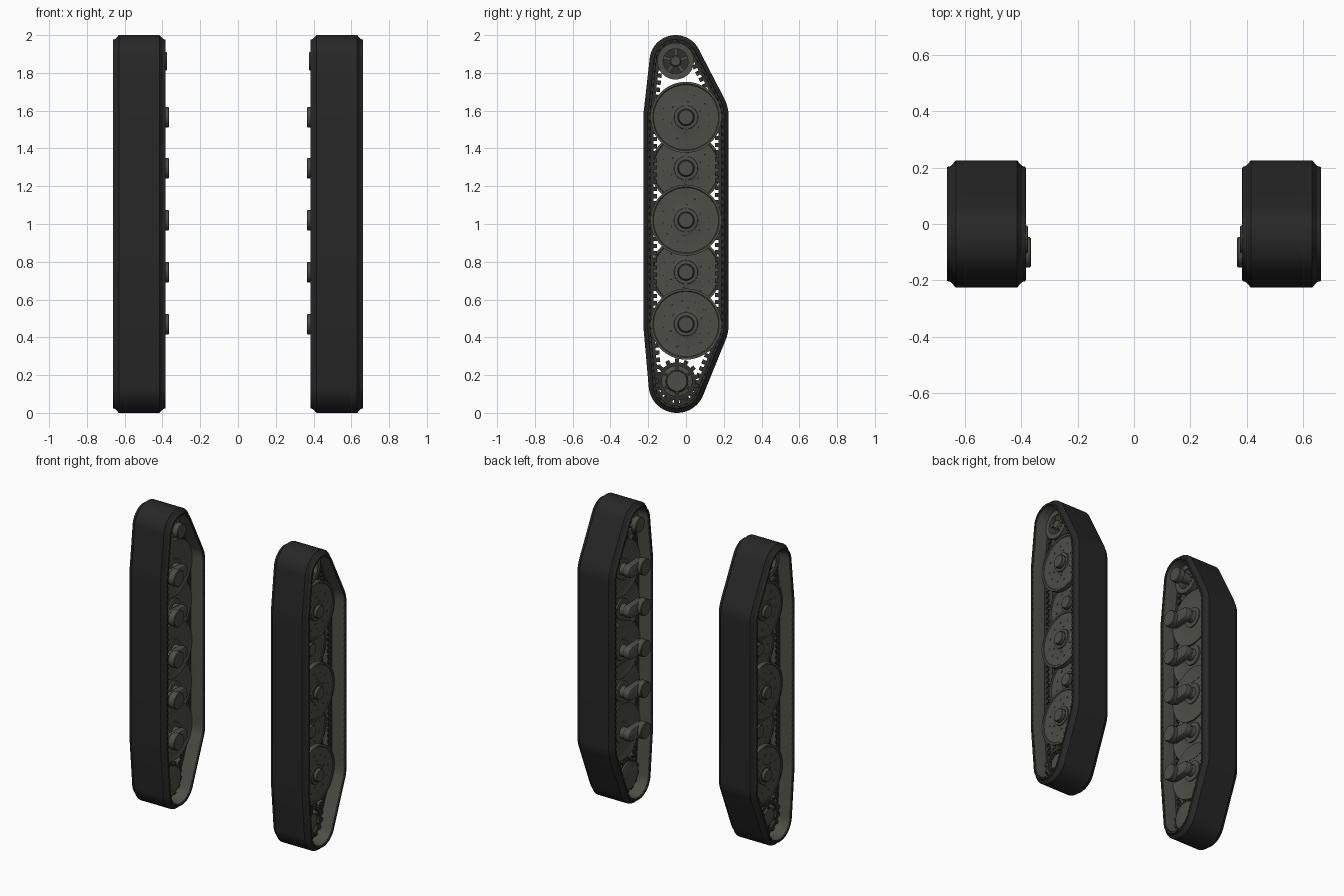
import bpy, bmesh
from math import sin, cos, pi, radians, atan2
from mathutils import Matrix, Vector

if "Cube" in bpy.data.objects:
    bpy.data.objects.remove(bpy.data.objects["Cube"])

UNIT_X = 0.523          # distance of each track unit from the centre line
WHEEL_Z = (0.47, 0.745, 1.02, 1.295, 1.565)
IDLER, SPROCKET = (-0.055, 1.862), (-0.048, 0.168)


def material(name, r, g, b):
    m = bpy.data.materials.new(name)
    m.use_nodes = True
    m.diffuse_color = (r, g, b, 1)
    bsdf = m.node_tree.nodes["Principled BSDF"]
    bsdf.inputs["Base Color"].default_value = (r, g, b, 1)
    bsdf.inputs["Roughness"].default_value = 0.8
    return m


RUBBER = material("dark_track", 0.02, 0.02, 0.02)
STEEL = material("olive_grey_metal", 0.075, 0.075, 0.064)
DARK = material("dark_metal", 0.03, 0.03, 0.027)


def finish(bm, name, *mats):
    """Make the left and right copies of a part; local +x points outward."""
    bmesh.ops.recalc_face_normals(bm, faces=bm.faces)
    for side, s in (("left", 1), ("right", -1)):
        mesh = bpy.data.meshes.new(f"{side}_{name}")
        bm.to_mesh(mesh)
        mesh.transform(Matrix.Translation((s * UNIT_X, 0, 0)) @ Matrix.Diagonal((s, 1, 1, 1)))
        if s < 0:
            mesh.flip_normals()
        for m in mats:
            mesh.materials.append(m)
        ob = bpy.data.objects.new(mesh.name, mesh)
        bpy.context.collection.objects.link(ob)
        bpy.ops.object.select_all(action="DESELECT")
        ob.select_set(True)
        bpy.context.view_layer.objects.active = ob
        bpy.ops.object.shade_smooth_by_angle(angle=radians(30))
    bm.free()


def loft(bm, rings, closed=False):
    """Skin matching rings; closed joins last to first, otherwise ends are capped."""
    vs = [[bm.verts.new(p) for p in ring] for ring in rings]
    n = len(vs[0])
    pairs = list(zip(vs, vs[1:])) + ([(vs[-1], vs[0])] if closed else [])
    for a, b in pairs:
        for i in range(n):
            j = (i + 1) % n
            bm.faces.new((a[i], a[j], b[j], b[i]))
    if not closed:
        bm.faces.new(vs[0])
        bm.faces.new(vs[-1])


def lathe(bm, centre, profile, n=48, closed=False):
    """Turn an (x, radius) profile around the axle."""
    y, z = centre
    loft(bm, [[(x, y + r * cos(2 * pi * i / n), z + r * sin(2 * pi * i / n))
               for i in range(n)] for x, r in profile], closed)


def box(bm, pos, size, angle=0.0):
    bmesh.ops.create_cube(bm, size=1, matrix=Matrix.Translation(pos)
                          @ Matrix.Rotation(angle, 4, "X") @ Matrix.Diagonal((*size, 1)))


def around(centre, r, count, phase=0.0):
    for k in range(count):
        a = 2 * pi * k / count + phase
        yield a, centre[0] + r * cos(a), centre[1] + r * sin(a)


# Track path: the taut outline around the wheels, idler and sprocket
ROLLERS = [(0, z, 0.226) for z in WHEEL_Z] + [(*IDLER, 0.138), (-0.048, 0.15, 0.15)]


def path_point(a, depth):
    c, s = cos(a), sin(a)
    y, z, r = max(ROLLERS, key=lambda k: k[0] * c + k[1] * s + k[2])
    return Vector((0, y + (r - depth) * c, z + (r - depth) * s))


def track_ring(x, depth, n=144):
    return [path_point(2 * pi * (i + 0.5) / n, depth) + Vector((x, 0, 0)) for i in range(n)]


# Track band, with its inner running surface in bare metal
half = [(0.108, 0), (0.126, 0.02), (0.139, 0.024), (0.139, 0.034), (0.128, 0.037)]
section = half + [(-x, d) for x, d in reversed(half)]
bm = bmesh.new()
loft(bm, [track_ring(x, d) for x, d in section], closed=True)
for f in bm.faces:
    f.material_index = int(min(abs(v.co.x) for v in f.verts) > 0.127 and
                           max(v.co.x for v in f.verts) - min(v.co.x for v in f.verts) > 0.25)
finish(bm, "track_band", RUBBER, STEEL)

# Evenly spaced link stations along the band's inner surface
LINKS = 110
loop = track_ring(0, 0.037)
loop.append(loop[0])
lengths = [(b - a).length for a, b in zip(loop, loop[1:])]
step = sum(lengths) / LINKS
stations, travelled, want = [], 0.0, 0.0
for a, b, l in zip(loop, loop[1:], lengths):
    while want < travelled + l and len(stations) < LINKS:
        d = (b - a).normalized()
        stations.append((a + d * (want - travelled), d))
        want += step
    travelled += l

# Guide teeth on continuous bases, and link pin ends
teeth, pins = bmesh.new(), bmesh.new()
for p, d in stations:
    inward = Vector((0, -d.z, d.y))
    turn = atan2(d.z, d.y)
    for s in (-1, 1):
        base = p + inward * 0.007
        box(teeth, (s * 0.034, base.y, base.z), (0.014, step, 0.018), turn)
        tip = p + inward * 0.024
        box(teeth, (s * 0.034, tip.y, tip.z), (0.01, step * 0.6, 0.024), turn)
        mid = p - inward * 0.004
        box(pins, (s * 0.134, mid.y, mid.z), (0.012, 0.022, 0.01), turn)
finish(teeth, "guide_teeth", DARK)
finish(pins, "link_pins", DARK)


def dished_disc(bm, c, back, face):
    """Road wheel disc with a slim raised rim and a shallow dish."""
    lathe(bm, c, [(back, 0.180), (back, 0.188), (face, 0.188), (face, 0.176),
                  (face - 0.004, 0.172), (face - 0.007, 0.085), (face - 0.003, 0.066),
                  (back + 0.003, 0.066), (back + 0.006, 0.085), (back + 0.004, 0.172)],
          64, closed=True)


# Interleaved road wheels
for k, z in enumerate(WHEEL_Z):
    c = (0, z)
    outer = k % 2 == 0
    face = 0.06 if outer else 0.0
    discs = ((0.028, 0.06), (-0.052, -0.022)) if outer else ((-0.020, 0.0), (-0.048, -0.026))
    bm = bmesh.new()
    for back, front in discs:
        dished_disc(bm, c, back, front)
    lathe(bm, c, [(-0.056, 0.067), (face - 0.002, 0.067)])
    for count, r, phase in ((12, 0.125, 0.13), (6, 0.085, 0.4)):
        for a, y, zz in around(c, r, count, phase):
            lathe(bm, (y, zz), [(face - 0.012, 0.006), (face - 0.002, 0.005)], 6)
    finish(bm, f"road_wheel_{k + 1}", STEEL)

    bm = bmesh.new()
    lathe(bm, c, [(face - 0.004, 0.064), (face + 0.005, 0.062), (face + 0.007, 0.044),
                  (face + 0.026, 0.041), (face + 0.029, 0.038)], 32)
    finish(bm, f"wheel_hub_{k + 1}", STEEL)
    bm = bmesh.new()
    lathe(bm, c, [(face + 0.004, 0.047), (face + 0.010, 0.047)], 32)
    finish(bm, f"hub_ring_{k + 1}", DARK)

    # Rounded swing arm from the wheel axle to the hull pivot
    bm = bmesh.new()
    ends = [(0.0, 0.042, -pi / 2), (-0.1, 0.048, pi / 2)]
    loft(bm, [[(x, y + (r - t) * cos(a0 + pi * i / 12), z + (r - t) * sin(a0 + pi * i / 12))
               for y, r, a0 in ends for i in range(13)]
              for x, t in ((-0.132, 0.014), (-0.127, 0.005), (-0.118, 0),
                           (-0.092, 0), (-0.083, 0.005), (-0.078, 0.014))])
    lathe(bm, c, [(-0.09, 0.034), (-0.05, 0.04)], 24)
    lathe(bm, (-0.1, z), [(-0.158, 0.050), (-0.154, 0.054), (-0.115, 0.054), (-0.105, 0.046)], 32)
    finish(bm, f"swing_arm_{k + 1}", STEEL)


def rim(bm, c, x0, x1, r0, r1):
    lathe(bm, c, [(x0, r0), (x0, r1), (x1, r1), (x1, r0)], 40, closed=True)


# Spoked idler at the top
bm = bmesh.new()
for x in (-0.04, 0.04):
    rim(bm, IDLER, x - 0.02, x + 0.02, 0.066, 0.097)
    for a, y, z in around(IDLER, 0.046, 5, pi / 2):
        box(bm, (x, y, z), (0.02, 0.05, 0.018), a)
lathe(bm, IDLER, [(-0.06, 0.03), (0.052, 0.03), (0.06, 0.024)], 24)
finish(bm, "idler", STEEL)
bm = bmesh.new()
lathe(bm, IDLER, [(-0.02, 0.08), (0.02, 0.08)], 40)
finish(bm, "idler_drum", DARK)
bm = bmesh.new()
lathe(bm, IDLER, [(-0.148, 0.044), (-0.144, 0.049), (-0.11, 0.049), (-0.10, 0.034),
                  (-0.05, 0.034)], 32)
finish(bm, "idler_axle", STEEL)

# Toothed drive sprocket at the bottom
bm = bmesh.new()
for x in (-0.05, 0.05):
    rim(bm, SPROCKET, x - 0.01, x + 0.01, 0.08, 0.1)
    for a, y, z in around(SPROCKET, 0.106, 14, pi / 14):
        box(bm, (x, y, z), (0.016, 0.026, 0.022), a)
    for a, y, z in around(SPROCKET, 0.07, 6, pi / 6):
        box(bm, (x, y, z), (0.016, 0.034, 0.014), a)
finish(bm, "drive_sprocket", DARK)
bm = bmesh.new()
lathe(bm, SPROCKET, [(-0.08, 0.06), (-0.072, 0.092), (-0.03, 0.092), (-0.02, 0.06),
                     (0.05, 0.058), (0.058, 0.052)], 40)
finish(bm, "sprocket_drum", STEEL)
